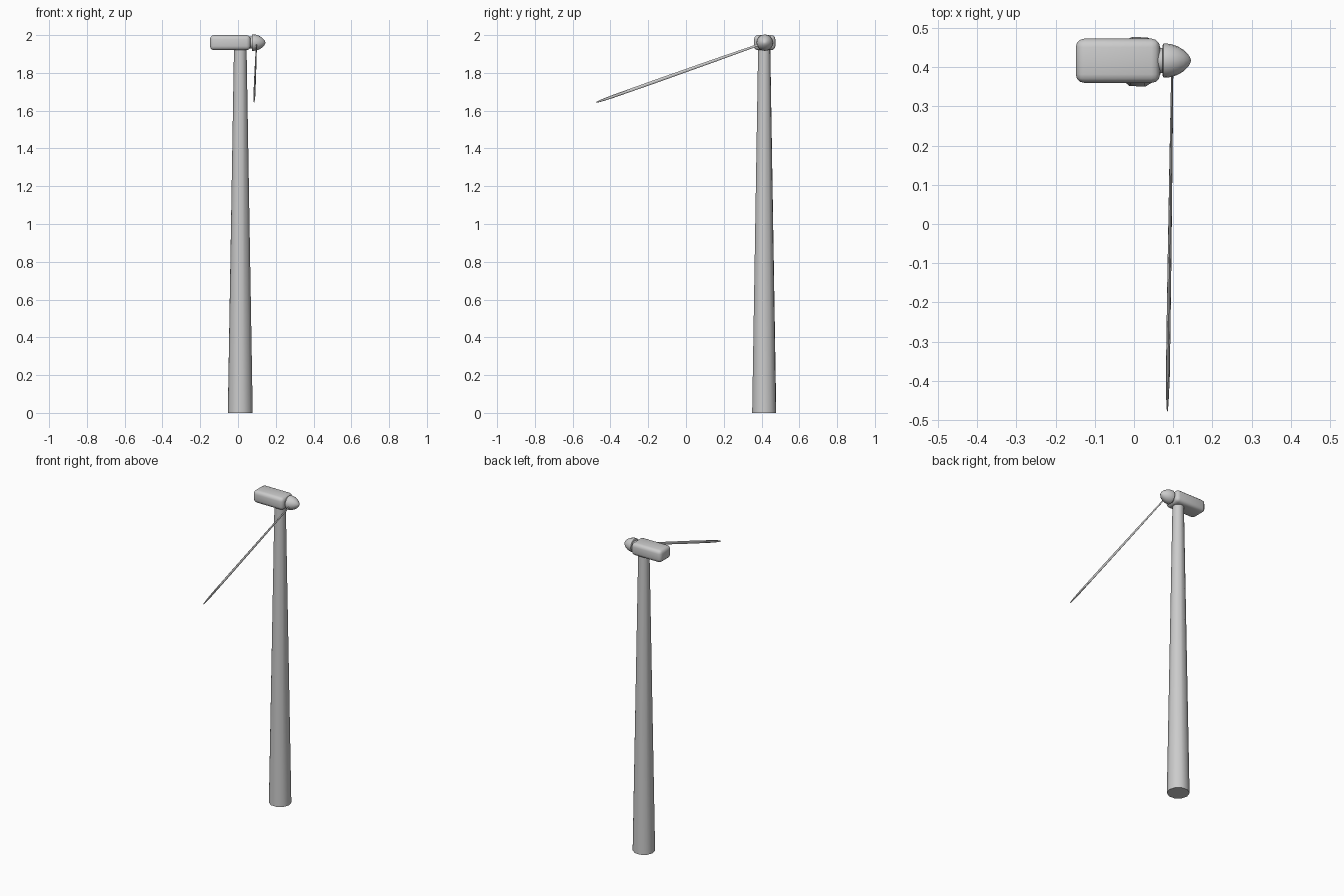
import bpy, bmesh
from math import cos, sin, pi, radians
from mathutils import Vector

if "Cube" in bpy.data.objects:
    bpy.data.objects.remove(bpy.data.objects["Cube"])

HUB = Vector((0.098, 0.417, 1.96))


def loft(name, rings, angle=40):
    """Skin a list of equal-length point rings and cap both ends."""
    bm = bmesh.new()
    loops = [[bm.verts.new(p) for p in ring] for ring in rings]
    n = len(loops[0])
    for a, b in zip(loops, loops[1:]):
        for i in range(n):
            j = (i + 1) % n
            bm.faces.new((a[i], a[j], b[j], b[i]))
    bm.faces.new(loops[0][::-1])
    bm.faces.new(loops[-1])
    bmesh.ops.recalc_face_normals(bm, faces=bm.faces)
    mesh = bpy.data.meshes.new(name)
    bm.to_mesh(mesh)
    bm.free()
    ob = bpy.data.objects.new(name, mesh)
    bpy.context.collection.objects.link(ob)
    smooth(ob, angle)
    return ob


def smooth(ob, angle):
    bpy.ops.object.select_all(action='DESELECT')
    ob.select_set(True)
    bpy.context.view_layer.objects.active = ob
    bpy.ops.object.shade_smooth_by_angle(angle=radians(angle))


def ring(centre, u, v, ru, rv, n, turn=0.0):
    """Elliptical ring of n points in the plane of u and v."""
    return [centre + u * ru * cos(turn + 2 * pi * i / n)
            + v * rv * sin(turn + 2 * pi * i / n) for i in range(n)]


X, Y, Z = Vector((1, 0, 0)), Vector((0, 1, 0)), Vector((0, 0, 1))

# Tapered tower
loft("tower", [ring(Vector((0.012, 0.414, z)), X, Y, r, r, 10, radians(-75))
               for z, r in ((0, 0.066), (1.95, 0.033))])

# Rounded nacelle housing
bpy.ops.mesh.primitive_cube_add(size=1, location=(-0.041, 0.4165, 1.96))
nacelle = bpy.context.object
nacelle.name = "nacelle"
nacelle.scale = (0.215, 0.113, 0.08)
bpy.ops.object.transform_apply(location=False, rotation=False, scale=True)
bevel = nacelle.modifiers.new("round", 'BEVEL')
bevel.width, bevel.segments = 0.022, 3
bpy.ops.object.modifier_apply(modifier="round")
smooth(nacelle, 40)


def turned(name, profile, n=16):
    """Solid of revolution around the rotor axis, from (x, radius) pairs."""
    return loft(name, [ring(Vector((x, HUB.y, HUB.z)), Y, Z, r, r, n)
                       for x, r in profile])


# Rotor shaft and egg-shaped nose
turned("rotor_shaft", [(0.05, 0.032), (0.08, 0.032)])
turned("hub_nose", [(0.073, 0.039), (0.075, 0.043), (0.082, 0.0435), (0.095, 0.042),
                    (0.112, 0.036), (0.127, 0.027), (0.138, 0.016), (0.143, 0.008),
                    (0.145, 0.002)])

# Single blade: round root, flatter middle, pointed tip
tip = Vector((0.085, -0.478, 1.643))
axis = (tip - HUB).normalized()
side = X.cross(axis).normalized()
sections = [(0, 0.0025, 0.005), (0.08, 0.003, 0.006), (0.3, 0.004, 0.008),
            (0.65, 0.005, 0.009), (0.9, 0.005, 0.008), (0.96, 0.0035, 0.006),
            (0.99, 0.002, 0.0035), (1, 0.001, 0.001)]
loft("blade", [ring(HUB.lerp(tip, t), X, side, a, b, 8) for t, a, b in sections])
